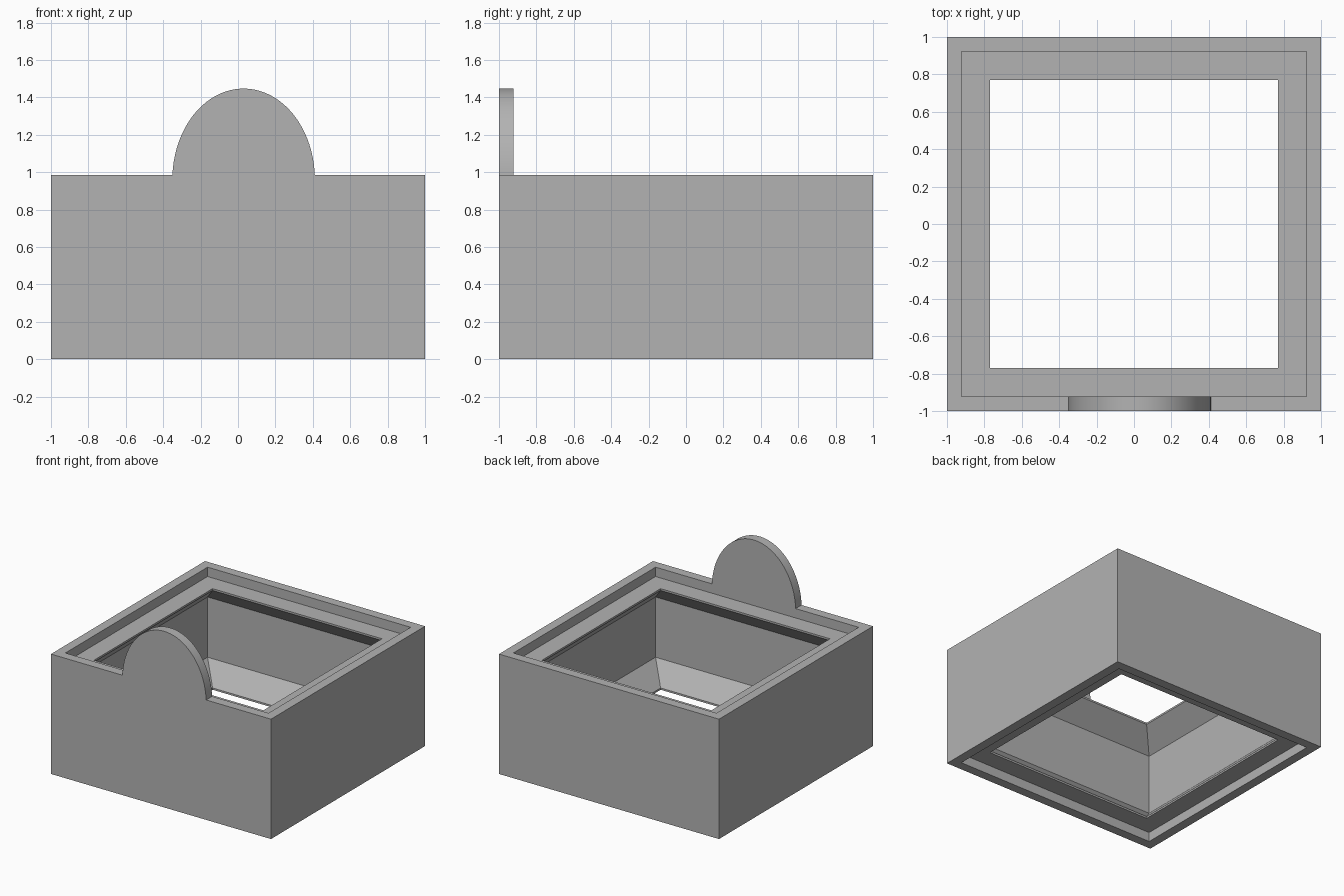
import bpy, bmesh
from math import sin, cos, pi, radians

cube = bpy.data.objects.get("Cube")
if cube:
    bpy.data.objects.remove(cube, do_unlink=True)

HEIGHT = 0.985
OUTER, INNER, OPENING = 1.0, 0.923, 0.77
STEP, LIP = 0.077, 0.015
SLOPE_END = STEP + LIP + INNER - OPENING

grey = bpy.data.materials.new("plain_grey")
grey.use_nodes = True
colour = (0.45, 0.45, 0.45, 1)
grey.diffuse_color = colour
grey.node_tree.nodes["Principled BSDF"].inputs["Base Color"].default_value = colour


def make_object(name, bm):
    bmesh.ops.recalc_face_normals(bm, faces=bm.faces)
    mesh = bpy.data.meshes.new(name)
    bm.to_mesh(mesh)
    bm.free()
    mesh.materials.append(grey)
    obj = bpy.data.objects.new(name, mesh)
    bpy.context.collection.objects.link(obj)
    return obj


def square_frame(name, profile):
    """Sweep a closed (half width, z) profile around a square."""
    bm = bmesh.new()
    rings = [[bm.verts.new((sx * w, sy * w, z))
              for sx, sy in ((-1, -1), (1, -1), (1, 1), (-1, 1))]
             for w, z in profile]
    for a, b in zip(rings, rings[1:] + rings[:1]):
        for i in range(4):
            j = (i + 1) % 4
            bm.faces.new((a[i], a[j], b[j], b[i]))
    return make_object(name, bm)


# Open box: recessed rims, ledges and sloped undersides, mirrored top to bottom
lower = [(OUTER, 0), (INNER, 0), (INNER, STEP), (OPENING, STEP),
         (OPENING, STEP + LIP), (INNER, SLOPE_END)]
upper = [(w, HEIGHT - z) for w, z in reversed(lower)]
body = square_frame("box_body", lower + upper)

# Rounded tab rising flush from the front rim
TAB_X, TAB_W, TAB_Z, TAB_H, SEGMENTS = 0.03, 0.381, 0.96, 0.487, 64
bm = bmesh.new()
outline = [(TAB_X + TAB_W * cos(pi * i / SEGMENTS), TAB_Z + TAB_H * sin(pi * i / SEGMENTS))
           for i in range(SEGMENTS + 1)]
face = bm.faces.new([bm.verts.new((x, -OUTER, z)) for x, z in outline])
extruded = bmesh.ops.extrude_face_region(bm, geom=[face])["geom"]
bmesh.ops.translate(bm, vec=(0, OUTER - INNER, 0),
                    verts=[v for v in extruded if isinstance(v, bmesh.types.BMVert)])
tab = make_object("front_tab", bm)

# Merge the tab into the rim
union = body.modifiers.new("join_tab", 'BOOLEAN')
union.operation = 'UNION'
union.solver = 'EXACT'
union.object = tab
bpy.ops.object.select_all(action='DESELECT')
body.select_set(True)
bpy.context.view_layer.objects.active = body
bpy.ops.object.modifier_apply(modifier=union.name)
bpy.data.objects.remove(tab, do_unlink=True)
bpy.ops.object.shade_smooth_by_angle(angle=radians(30))
